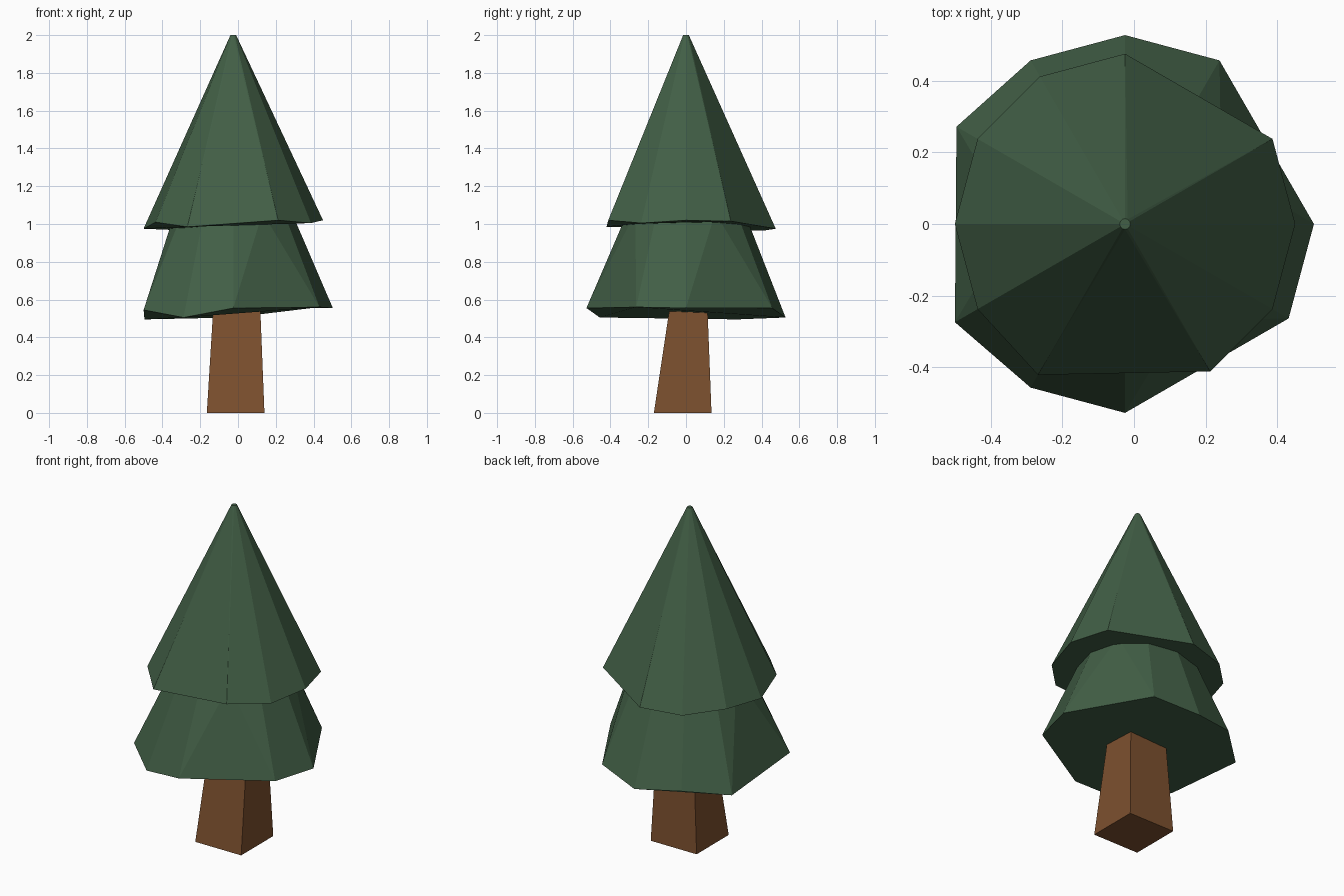
import bpy, bmesh
from math import radians, cos, sin

cube = bpy.data.objects.get("Cube")
if cube:
    bpy.data.objects.remove(cube, do_unlink=True)


def material(name, colour):
    mat = bpy.data.materials.new(name)
    mat.use_nodes = True
    mat.diffuse_color = (*colour, 1)
    mat.node_tree.nodes["Principled BSDF"].inputs["Base Color"].default_value = (*colour, 1)
    return mat


def finish(bm, name, mat):
    bmesh.ops.recalc_face_normals(bm, faces=bm.faces)
    mesh = bpy.data.meshes.new(name)
    bm.to_mesh(mesh)
    bm.free()
    mesh.materials.append(mat)
    obj = bpy.data.objects.new(name, mesh)
    bpy.context.collection.objects.link(obj)
    return obj


def foliage(name, mat, radius, rim, top_radius, top_z, wide=None):
    """Twelve-sided frustum; rim maps angle to height, absent angles are chipped corners."""
    wide = wide or {}
    bm = bmesh.new()

    def ring_vert(angle, r, z):
        a = radians(angle)
        return bm.verts.new((-0.025 + r * cos(a), r * sin(a), z))

    angles = range(0, 360, 30)
    top = {a: ring_vert(a, top_radius, top_z) for a in angles}
    low = {a: ring_vert(a, wide.get(a, radius), rim[a]) for a in angles if a in rim}
    for a in angles:
        b = (a + 30) % 360
        corners = [low.get(a), low.get(b), top[b], top[a]]
        bm.faces.new([v for v in corners if v])
        if a not in low:
            bm.faces.new((low[(a - 30) % 360], low[b], top[a]))
    bm.faces.new(list(top.values()))
    bm.faces.new(list(low.values()))
    return finish(bm, name, mat)


green = material("pine green", (0.054, 0.114, 0.061))
brown = material("bark brown", (0.205, 0.081, 0.028))

# Trunk: tapered, slightly leaning square post
bm = bmesh.new()
bmesh.ops.create_cube(bm, size=1)
for v in bm.verts:
    high = v.co.z > 0
    left, right, front, back, z = (-0.122, 0.112, -0.065, 0.108, 0.7) if high else (-0.165, 0.14, -0.17, 0.135, 0)
    v.co = (right if v.co.x > 0 else left, back if v.co.y > 0 else front, z)
finish(bm, "trunk", brown)

# Lower foliage tier with three chipped corners
foliage("lower_foliage", green, 0.527,
        {0: 0.555, 60: 0.555, 90: 0.505, 120: 0.535, 150: 0.495,
         210: 0.545, 240: 0.505, 270: 0.555, 330: 0.56},
        0.31, 1.06, wide={150: 0.543, 210: 0.548})

# Upper foliage tier with two chipped corners
foliage("upper_foliage", green, 0.475,
        {0: 1.02, 30: 1.015, 90: 0.975, 120: 0.965, 150: 0.985,
         180: 0.975, 210: 1.01, 240: 0.985, 300: 1.02, 330: 1.005},
        0.015, 2.0, wide={240: 0.486})
